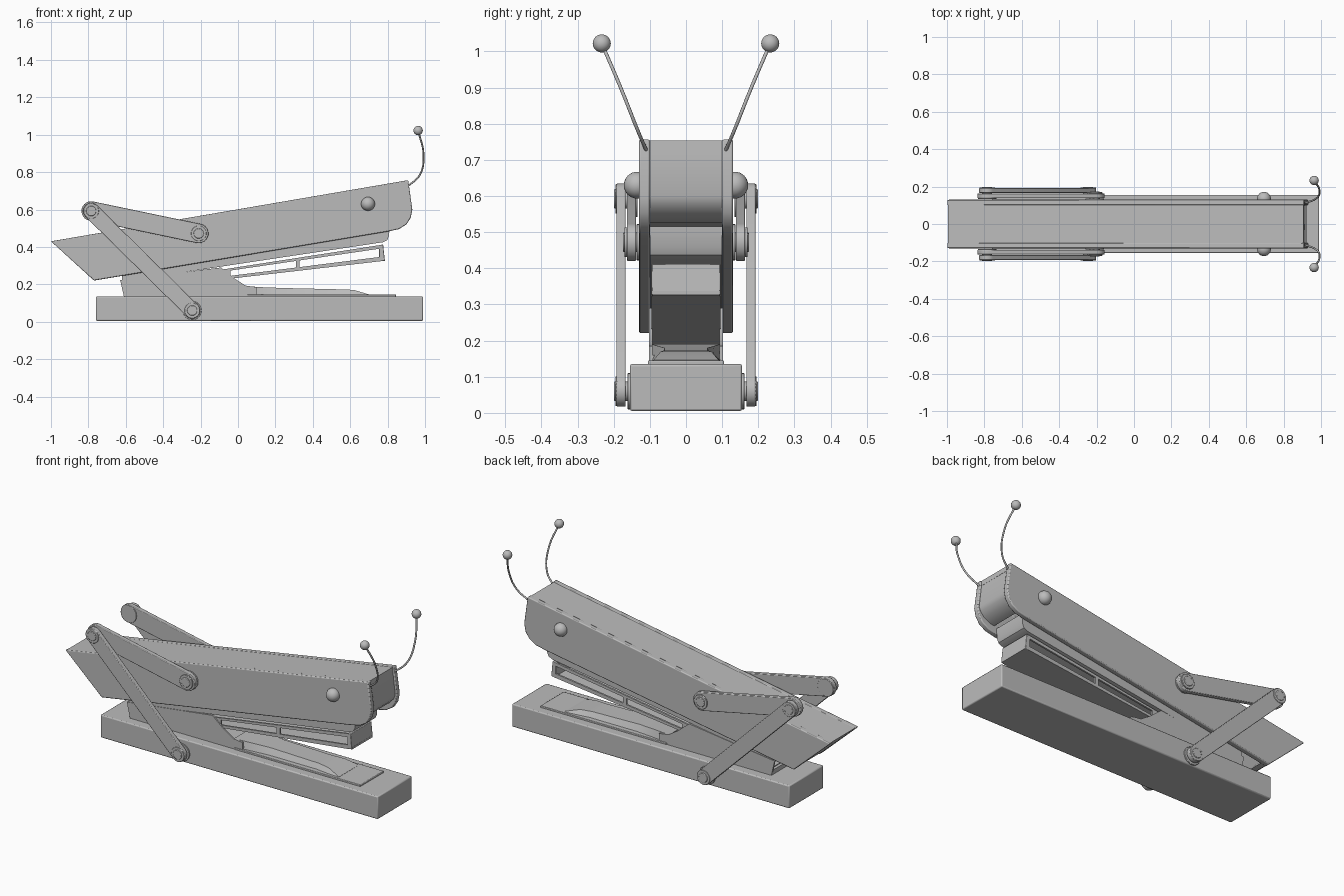
import bpy, bmesh, math
from mathutils import Vector

if "Cube" in bpy.data.objects:
    bpy.data.objects.remove(bpy.data.objects["Cube"])

grey = bpy.data.materials.new("grey metal")
grey.diffuse_color = (0.5, 0.5, 0.5, 1)
grey.use_nodes = True
grey.node_tree.nodes["Principled BSDF"].inputs["Base Color"].default_value = grey.diffuse_color


def finish(name, bm, bevel=0.0, smooth=True):
    bmesh.ops.recalc_face_normals(bm, faces=bm.faces[:])
    me = bpy.data.meshes.new(name)
    bm.to_mesh(me)
    bm.free()
    me.materials.append(grey)
    ob = bpy.data.objects.new(name, me)
    bpy.context.collection.objects.link(ob)
    if bevel:
        m = ob.modifiers.new("bevel", 'BEVEL')
        m.width, m.segments, m.limit_method = bevel, 2, 'ANGLE'
    bpy.ops.object.select_all(action='DESELECT')
    ob.select_set(True)
    bpy.context.view_layer.objects.active = ob
    if smooth:
        bpy.ops.object.shade_smooth_by_angle(angle=math.radians(30))
    return ob


def prism(name, pts, y0, y1, bevel=0.0):
    """Side profile in x,z pushed from y0 to y1."""
    bm = bmesh.new()
    f = bm.faces.new([bm.verts.new((x, y0, z)) for x, z in pts])
    r = bmesh.ops.extrude_face_region(bm, geom=[f])
    bmesh.ops.translate(bm, vec=(0, y1 - y0, 0),
                        verts=[g for g in r['geom'] if isinstance(g, bmesh.types.BMVert)])
    return finish(name, bm, bevel)


def pair(name, pts, y0, y1, bevel=0.0):
    for side, s in (("right", -1), ("left", 1)):
        prism(f"{name}_{side}", pts, s * y0, s * y1, bevel)


def box(x0, x1, z0, z1):
    return [(x0, z0), (x1, z0), (x1, z1), (x0, z1)]


def circle(c, r, n=32):
    return [(c[0] + r * math.cos(2 * math.pi * i / n),
             c[1] + r * math.sin(2 * math.pi * i / n)) for i in range(n)]


def capsule(a, b, r, n=12):
    ang = math.atan2(b[1] - a[1], b[0] - a[0])
    pts = []
    for c, start in ((b, ang - math.pi / 2), (a, ang + math.pi / 2)):
        for i in range(n + 1):
            t = start + math.pi * i / n
            pts.append((c[0] + r * math.cos(t), c[1] + r * math.sin(t)))
    return pts


def ball(name, loc, r):
    bm = bmesh.new()
    bmesh.ops.create_uvsphere(bm, u_segments=24, v_segments=16, radius=r)
    bmesh.ops.translate(bm, vec=loc, verts=bm.verts[:])
    finish(name, bm)


# Base block
prism("base", box(-0.76, 0.99, 0.005, 0.135), -0.155, 0.155, 0.006)

# Upper cover: side plates, roof, sloped rear and curled nose
side_profile = [(-1.0, 0.43), (-0.77, 0.22), (0.80, 0.482), (0.86, 0.495), (0.90, 0.52),
                (0.923, 0.555), (0.932, 0.60), (0.91, 0.757)]
pair("cover_side", side_profile, 0.10, 0.13, 0.005)
prism("cover_roof", [(-0.995, 0.43), (0.906, 0.754), (0.908, 0.725), (-0.96, 0.407)], -0.11, 0.11)
prism("cover_rear", [(-0.995, 0.43), (-0.768, 0.223), (-0.738, 0.228), (-0.95, 0.425)], -0.11, 0.11)
prism("cover_nose", [(0.904, 0.752), (0.922, 0.60), (0.912, 0.575), (0.89, 0.55), (0.85, 0.53),
                     (0.825, 0.525), (0.825, 0.54), (0.86, 0.555), (0.89, 0.585), (0.90, 0.61),
                     (0.88, 0.745)], -0.105, 0.105)

# Inner rail under the cover
prism("inner_rail", [(-0.62, 0.215), (0.775, 0.425), (0.798, 0.437), (0.808, 0.46),
                     (0.81, 0.515), (-0.62, 0.30)], -0.099, 0.099)


# Staple tray: floor, slotted sides and end cap
def tray(x, f):
    lo, hi = 0.326 + (x - 0.785) * 0.116, 0.413 + (x - 0.78) * 0.155
    return (x, lo + (hi - lo) * f)


def strip(x0, x1, f0, f1):
    return [tray(x0, f0), tray(x1, f0), tray(x1, f1), tray(x0, f1)]


prism("tray_floor", strip(-0.60, 0.785, 0, 0.12), -0.092, 0.092)
prism("tray_end", [tray(0.755, 0), tray(0.785, 0), (0.776, 0.413), tray(0.755, 1)], -0.095, 0.095, 0.003)
pair("tray_lower_bar", strip(-0.60, 0.765, 0, 0.27), 0.085, 0.095)
pair("tray_upper_bar", strip(-0.60, 0.765, 0.78, 1), 0.085, 0.095)
for i, (a, b) in enumerate(((-0.60, -0.04), (0.31, 0.33))):
    pair(f"tray_post_{i}", strip(a, b, 0, 1), 0.085, 0.095)

# Rear bracket cheeks and anvil strip on the base
pair("bracket_cheek", [(-0.61, 0.135), (-0.63, 0.222), (-0.09, 0.29), (-0.02, 0.232),
                       (0.04, 0.193), (0.10, 0.185), (0.10, 0.135)], 0.092, 0.102)
prism("bracket_floor", box(-0.61, 0.10, 0.13, 0.16), -0.10, 0.10)
prism("anvil_plate", box(0.05, 0.845, 0.13, 0.145), -0.105, 0.105, 0.003)

# Tapered ridge over the anvil strip: x, half width at foot, half width at top, top height
bm = bmesh.new()
rings = []
for x, wb, wt, z in ((0.04, 0.101, 0.095, 0.190), (0.14, 0.09, 0.075, 0.184),
                     (0.25, 0.08, 0.06, 0.180), (0.55, 0.08, 0.06, 0.173),
                     (0.62, 0.09, 0.07, 0.170), (0.70, 0.10, 0.09, 0.146)):
    rings.append([bm.verts.new(p) for p in ((x, -wb, 0.14), (x, -wt, z), (x, wt, z), (x, wb, 0.14))])
for a, b in zip(rings, rings[1:]):
    for i in range(4):
        j = (i + 1) % 4
        bm.faces.new((a[i], a[j], b[j], b[i]))
bm.faces.new(rings[0])
bm.faces.new(rings[-1])
finish("anvil_ridge", bm)

# Linkage arms and pivot pins on both sides
top_pin, base_pin, body_pin = (-0.785, 0.592), (-0.245, 0.06), (-0.21, 0.472)
pair("short_arm", capsule(top_pin, body_pin, 0.052), 0.138, 0.163, 0.003)
pair("long_arm", capsule(top_pin, base_pin, 0.043), 0.167, 0.192, 0.003)
for name, c, y0, y1 in (("top_pin", top_pin, 0.134, 0.199), ("base_pin", base_pin, 0.15, 0.199),
                        ("body_pin", body_pin, 0.125, 0.174)):
    pair(name + "_cap", circle(c, 0.041), y1 - 0.012, y1 - 0.004, 0.002)
    pair(name, circle(c, 0.027), y0, y1, 0.003)
    pair(name + "_washer", circle(c, 0.05), y0, y0 + 0.012, 0.002)

# Eyes and antennae
for side, s in (("right", -1), ("left", 1)):
    ball(f"eye_{side}", (0.695, s * 0.135, 0.63), 0.037)
    ball(f"antenna_tip_{side}", (0.963, s * 0.233, 1.022), 0.025)
    cu = bpy.data.curves.new(f"antenna_{side}", 'CURVE')
    cu.dimensions, cu.bevel_depth, cu.bevel_resolution = '3D', 0.005, 2
    cu.resolution_u, cu.use_fill_caps = 6, True
    sp = cu.splines.new('BEZIER')
    path = [(0.905, 0.108, 0.722), (0.972, 0.135, 0.785), (0.992, 0.178, 0.893), (0.963, 0.233, 1.022)]
    sp.bezier_points.add(len(path) - 1)
    for bp, (x, y, z) in zip(sp.bezier_points, path):
        bp.co = Vector((x, s * y, z))
        bp.handle_left_type = bp.handle_right_type = 'AUTO'
    cu.materials.append(grey)
    bpy.context.collection.objects.link(bpy.data.objects.new(f"antenna_{side}", cu))
